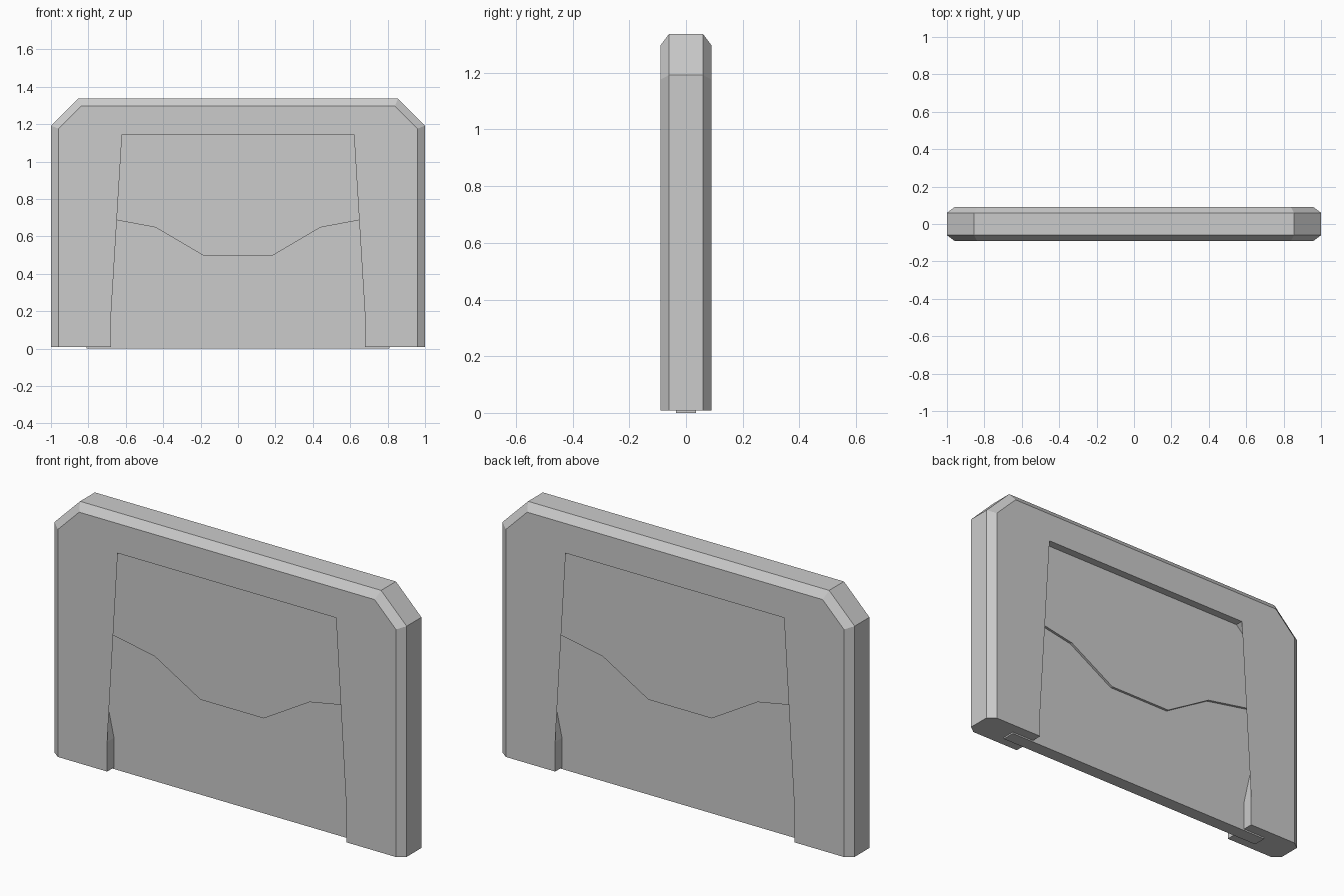
import bpy, bmesh

if "Cube" in bpy.data.objects:
    bpy.data.objects.remove(bpy.data.objects["Cube"])


def mirror_x(half):
    """Close a left-side half profile (ordered outward in) with its mirror."""
    return half + [(-x, z) for x, z in reversed(half)]


def loft(name, rings):
    """Skin matching (x, z) profiles placed at successive y depths, with end caps."""
    bm = bmesh.new()
    loops = [[bm.verts.new((x, y, z)) for x, z in pts] for y, pts in rings]
    for a, b in zip(loops, loops[1:]):
        n = len(a)
        for i in range(n):
            j = (i + 1) % n
            bm.faces.new((a[i], a[j], b[j], b[i]))
    caps = [bm.faces.new(loops[0]), bm.faces.new(loops[-1])]
    bmesh.ops.triangulate(bm, faces=caps)
    bmesh.ops.recalc_face_normals(bm, faces=bm.faces)
    mesh = bpy.data.meshes.new(name)
    bm.to_mesh(mesh)
    bm.free()
    obj = bpy.data.objects.new(name, mesh)
    bpy.context.collection.objects.link(obj)
    return obj


# Frame: arch with clipped corners, bevelled outer rim front and back
opening = mirror_x([(-0.68, 0.008), (-0.68, 0.16), (-0.77, 0.57),
                    (-0.77, 1.0), (-0.62, 1.145)])[::-1]
outer = mirror_x([(-1.0, 0.008), (-1.0, 1.192), (-0.855, 1.337)]) + opening
inset = mirror_x([(-0.96, 0.008), (-0.96, 1.176), (-0.839, 1.297)]) + opening
loft("door_frame", [(-0.09, inset), (-0.06, outer), (0.06, outer), (0.09, inset)])

# Lower door leaf: slides in the frame, its foot reaches the ground
lower = mirror_x([(-0.81, 0.0), (-0.81, 0.75), (-0.44, 0.69), (-0.18, 0.54)])
loft("lower_door", [(-0.035, lower), (0.035, lower)])

# Upper door leaf: slightly thicker, stepped lower edge overlapping the lower leaf
upper = mirror_x([(-0.18, 0.495), (-0.44, 0.648), (-0.77, 0.71), (-0.81, 0.718),
                  (-0.81, 1.0), (-0.64, 1.17)])
loft("upper_door", [(-0.048, upper), (0.048, upper)])
